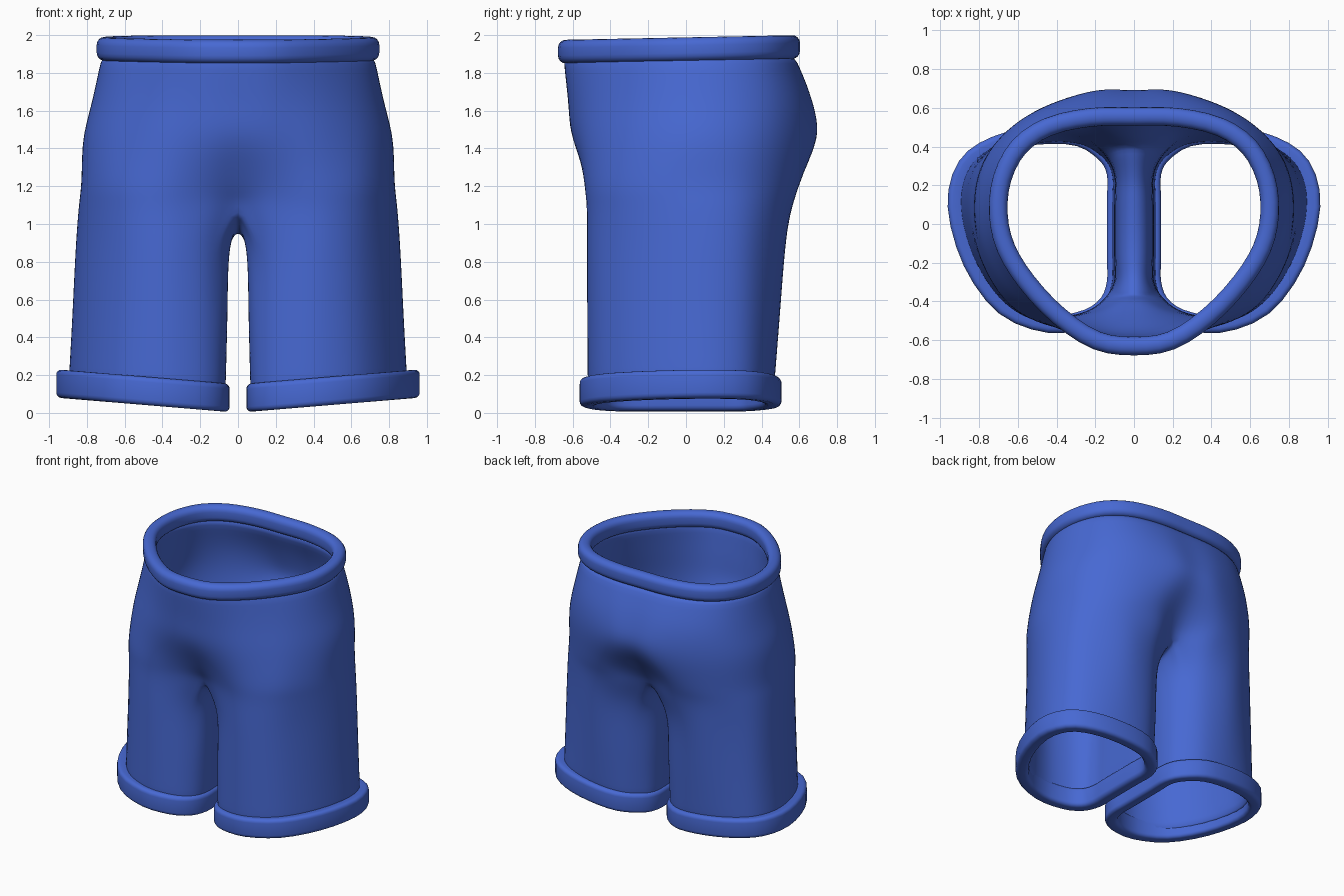
import bpy, bmesh, math
from mathutils import Vector

if "Cube" in bpy.data.objects:
    bpy.data.objects.remove(bpy.data.objects["Cube"])

blue = bpy.data.materials.new("denim blue")
blue.use_nodes = True
blue.diffuse_color = (0.063, 0.14, 0.65, 1)
blue.node_tree.nodes["Principled BSDF"].inputs["Base Color"].default_value = (0.063, 0.14, 0.65, 1)

STEPS = 3  # samples per control span


def smooth(pts, before, after, n=STEPS):
    """Catmull-Rom through pts, with one extra guide point at each end."""
    p = [before] + pts + [after]
    out = []
    for i in range(1, len(p) - 2):
        a, b, c, d = p[i - 1:i + 3]
        for k in range(n):
            t = k / n
            out.append(0.5 * (2 * b + (c - a) * t + (2 * a - 5 * b + 4 * c - d) * t * t
                              + (3 * b - a - 3 * c + d) * t ** 3))
    return out + [pts[-1].copy()]


def flip(p):
    return Vector((-p.x, p.y, p.z))


def row(xy, z):
    return [Vector((x, y, z)) for x, y in xy]


def half_ring(arc):
    return smooth(arc, flip(arc[1]), flip(arc[-2]))


def closed_ring(ring):
    return smooth(ring + [ring[0]], ring[-1], ring[1])[:-1]


def hem_z(x):
    return 0.005 + 0.083 * (x - 0.05)


def make_object(name, verts, faces):
    me = bpy.data.meshes.new(name)
    me.from_pydata(verts, [], faces)
    me.materials.append(blue)
    ob = bpy.data.objects.new(name, me)
    bpy.context.collection.objects.link(ob)
    for f in me.polygons:
        f.use_smooth = True
    return ob


# Half outlines, from front centre round the left side to back centre
WAIST = [(0, -.65), (.2, -.62), (.4, -.49), (.57, -.31), (.68, -.13), (.72, .05),
         (.70, .24), (.61, .41), (.45, .52), (.23, .57), (0, .575)]
HIP = [(0, -.60), (.2, -.59), (.43, -.525), (.64, -.37), (.77, -.16), (.82, .06),
       (.79, .28), (.68, .46), (.48, .60), (.2, .69), (0, .685)]
SEAT = [(0, -.49), (.2, -.53), (.43, -.53), (.65, -.41), (.79, -.18), (.83, .06),
        (.80, .28), (.68, .45), (.48, .57), (.25, .605), (0, .53)]
FORK = [(0, -.41), (.17, -.49), (.42, -.525), (.64, -.42), (.79, -.19), (.845, .06),
        (.815, .28), (.69, .435), (.48, .54), (.22, .55), (0, .44)]
# Closed leg outlines, ending with the inner side from back to front
INNER_Y = [.26, .12, -.04, -.18, -.30]
THIGH = [(.10, -.40), (.22, -.49), (.42, -.525), (.63, -.43), (.79, -.2), (.86, .06),
         (.83, .28), (.70, .42), (.48, .52), (.25, .50), (.11, .40)] + [(.05, y) for y in INNER_Y]
HEM = [(.11, -.41), (.22, -.49), (.42, -.52), (.65, -.43), (.82, -.2), (.90, .09),
       (.85, .3), (.70, .41), (.48, .46), (.26, .45), (.12, .36)] + [(.07, y) for y in INNER_Y]
UPPER = [((a + c) / 2, (b + d) / 2 + .05 * max((b + d) / 2, 0))
         for (a, b), (c, d) in zip(WAIST, HIP)]
SHIN = [((a + c) / 2, (b + d) / 2) for (a, b), (c, d) in zip(THIGH, HEM)]

# Control rings refined around the body
seat_row, fork_row = row(SEAT, 1.22), row(FORK, 1.07)
crotch = [Vector((0, y, z)) for y, z in zip(INNER_Y, (.985, .96, .95, .96, .99))]
torso = [half_ring(r) for r in (row(WAIST, 1.89), row(UPPER, 1.66), row(HIP, 1.45), seat_row, fork_row)]
saddle = smooth([fork_row[-1]] + crotch + [fork_row[0]], seat_row[-1], seat_row[0])[1:-1]
hem_ring = closed_ring([Vector((x, y, hem_z(x) + .06)) for x, y in HEM])
legs = [closed_ring(row(THIGH, .85)), closed_ring(row(SHIN, .47)), hem_ring]
ARC, RING = len(torso[0]), len(hem_ring)
FORK_R = 4 * STEPS
LAST_R = 7 * STEPS

# Trouser shell: columns run down from the waist, inner ones from the crotch
verts, index = [], {}
for c in range(RING):
    down = [leg[c] for leg in legs]
    if c < ARC:
        col = [t[c] for t in torso] + down
        pts, start = smooth(col, 2 * col[0] - col[1], 2 * col[-1] - col[-2]), 0
    else:
        col = [saddle[c - ARC]] + down
        pts, start = smooth(col, flip(col[1]), 2 * col[-1] - col[-2]), FORK_R
    for k, p in enumerate(pts):
        r = start + k
        if r <= FORK_R and c in (0, ARC - 1):
            p.x = 0
        index[r, c] = len(verts)
        verts.append(p)
faces = []
for r in range(LAST_R):
    for c in range(ARC - 1 if r < FORK_R else RING):
        d = (c + 1) % RING
        faces.append([index[r, c], index[r + 1, c], index[r + 1, d], index[r, d]])
shorts = make_object("shorts_body", verts, faces)
m = shorts.modifiers.new("mirror", 'MIRROR')
m.merge_threshold = 0.0005
s = shorts.modifiers.new("cloth thickness", 'SOLIDIFY')
s.thickness, s.offset = 0.045, -1
shorts.modifiers.new("smooth", 'SUBSURF').levels = 1
shorts.modifiers["smooth"].render_levels = 1


def rounded_section(o0, o1, z0, z1, r, n=4):
    """Rounded rectangle of (outward, up) offsets."""
    out = []
    corners = ((o1 - r, z1 - r), (o0 + r, z1 - r), (o0 + r, z0 + r), (o1 - r, z0 + r))
    for q, (o, z) in enumerate(corners):
        for k in range(n + 1):
            a = math.pi / 2 * (q + k / n)
            out.append((o + r * math.cos(a), z + r * math.sin(a)))
    return out


def band(name, ring, section, base):
    """Sweep a section round a closed counter-clockwise ring."""
    n, m = len(ring), len(section)
    vs, fs = [], []
    for i, p in enumerate(ring):
        t = ring[(i + 1) % n] - ring[i - 1]
        normal = Vector((t.y, -t.x, 0)).normalized()
        for o, up in section:
            v = p + normal * o
            v.z = base(v) + up
            vs.append(v)
        for k in range(m):
            j, l = (i + 1) % n, (k + 1) % m
            fs.append([i * m + k, j * m + k, j * m + l, i * m + l])
    ob = make_object(name, vs, fs)
    bm = bmesh.new()
    bm.from_mesh(ob.data)
    bmesh.ops.recalc_face_normals(bm, faces=bm.faces)
    bm.to_mesh(ob.data)
    bm.free()
    return ob


# Rolled waistband, slightly higher at the back
arc = torso[0]
waist_ring = arc + [flip(p) for p in arc[-2:0:-1]]
band("waistband", waist_ring, rounded_section(-.068, .028, 0, .125, .042),
     lambda v: 1.863 + .02 * v.y)

# Turned-up leg cuffs, tilted up toward the outside
cuff_ring = [p + Vector((.02, 0, 0)) for p in hem_ring]
cuff = band("left_cuff", cuff_ring, rounded_section(-.05, .042, 0, .15, .028),
            lambda v: hem_z(v.x))
right = band("right_cuff", [flip(p) for p in reversed(cuff_ring)],
             rounded_section(-.05, .042, 0, .15, .028), lambda v: hem_z(-v.x))
